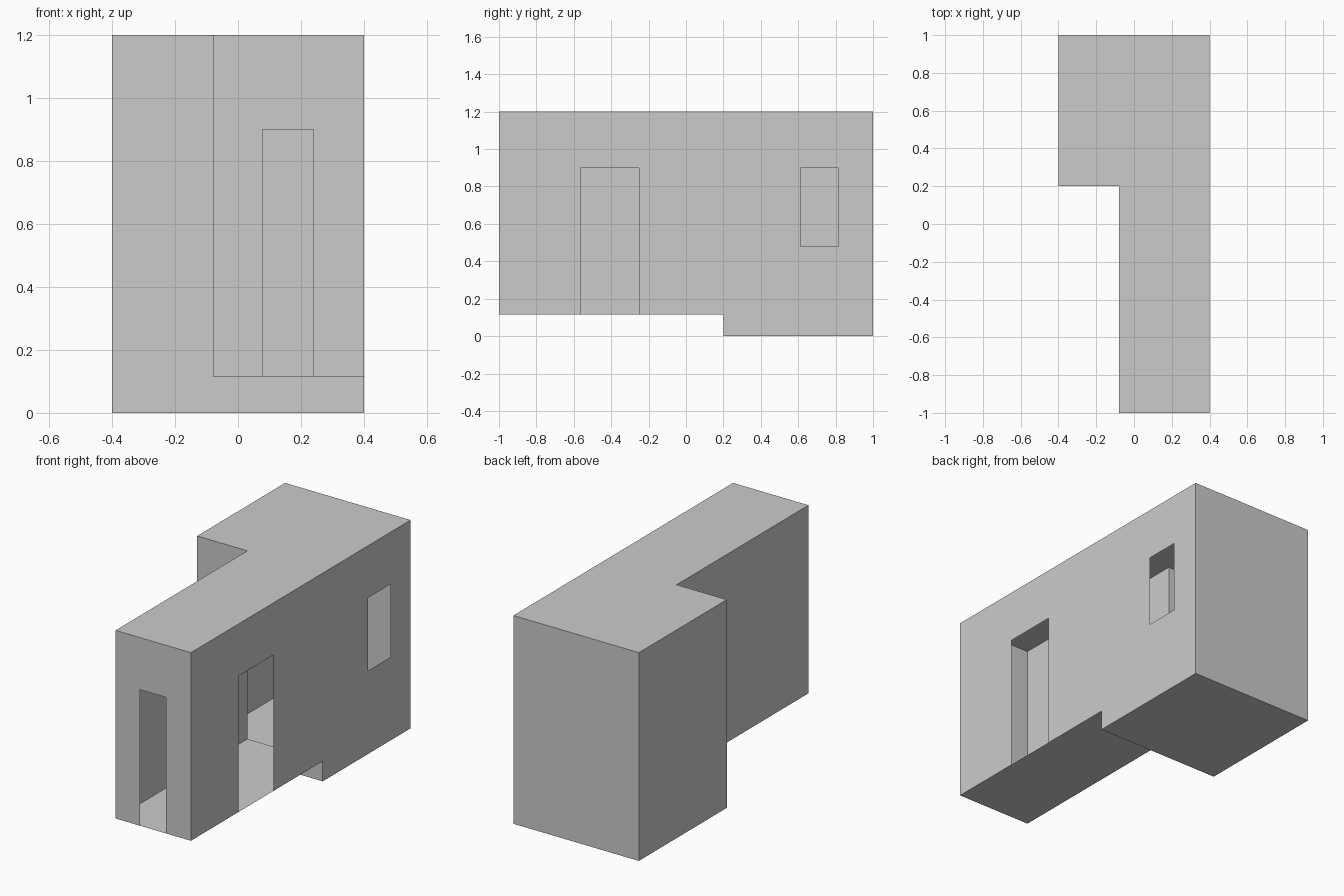
import bpy, bmesh
from mathutils import Vector

if "Cube" in bpy.data.objects:
    bpy.data.objects.remove(bpy.data.objects["Cube"])

# Main plan lines and levels
LEFT, INNER, RIGHT = -0.4, -0.08, 0.4
FRONT, STEP, BACK = -1.0, 0.2, 1.0
BASE, SILL, TOP = 0.116, 0.48, 1.2
HEAD = 0.9


def panel(name, axis, at, outward, u_lines, v_lines, holes=()):
    """Thin sheet across `axis`, split on u/v lines, leaving out hole rectangles."""
    bm = bmesh.new()

    def vert(u, v):
        co = [u, v]
        co.insert(axis, at)
        return bm.verts.new(co)

    normal = Vector((0, 0, 0))
    normal[axis] = outward
    for u0, u1 in zip(u_lines, u_lines[1:]):
        for v0, v1 in zip(v_lines, v_lines[1:]):
            u, v = (u0 + u1) / 2, (v0 + v1) / 2
            if any(a < u < b and c < v < d for a, b, c, d in holes):
                continue
            face = bm.faces.new([vert(u0, v0), vert(u1, v0), vert(u1, v1), vert(u0, v1)])
            face.normal_update()
            if face.normal.dot(normal) < 0:
                face.normal_flip()
    bmesh.ops.remove_doubles(bm, verts=bm.verts, dist=1e-5)
    mesh = bpy.data.meshes.new(name)
    bm.to_mesh(mesh)
    bm.free()
    obj = bpy.data.objects.new(name, mesh)
    bpy.context.collection.objects.link(obj)


# Outer walls with doorways and window
door_x = (0.077, 0.24)
door_y = (-0.565, -0.25)
window_y = (0.612, 0.815)
panel("front_wall", 1, FRONT, -1, [INNER, *door_x, RIGHT], [BASE, HEAD, TOP],
      [(*door_x, BASE, HEAD)])
panel("right_wall", 0, RIGHT, 1, [FRONT, *door_y, STEP, *window_y, BACK],
      [0, BASE, SILL, HEAD, TOP],
      [(FRONT, STEP, 0, BASE), (*door_y, BASE, HEAD), (*window_y, SILL, HEAD)])
panel("back_wall", 1, BACK, 1, [LEFT, RIGHT], [0, TOP])
panel("back_room_left_wall", 0, LEFT, -1, [STEP, BACK], [0, TOP])
panel("back_room_front_wall", 1, STEP, -1, [LEFT, INNER], [0, TOP])
panel("hall_left_wall", 0, INNER, -1, [FRONT, STEP], [BASE, TOP])

# Split-level floor with its riser, and the L-shaped roof
panel("hall_floor", 2, BASE, -1, [INNER, RIGHT], [FRONT, STEP])
panel("floor_step", 1, STEP, -1, [INNER, RIGHT], [0, BASE])
panel("back_room_floor", 2, 0, -1, [LEFT, RIGHT], [STEP, BACK])
panel("roof", 2, TOP, 1, [LEFT, INNER, RIGHT], [FRONT, STEP, BACK],
      [(LEFT, INNER, FRONT, STEP)])
